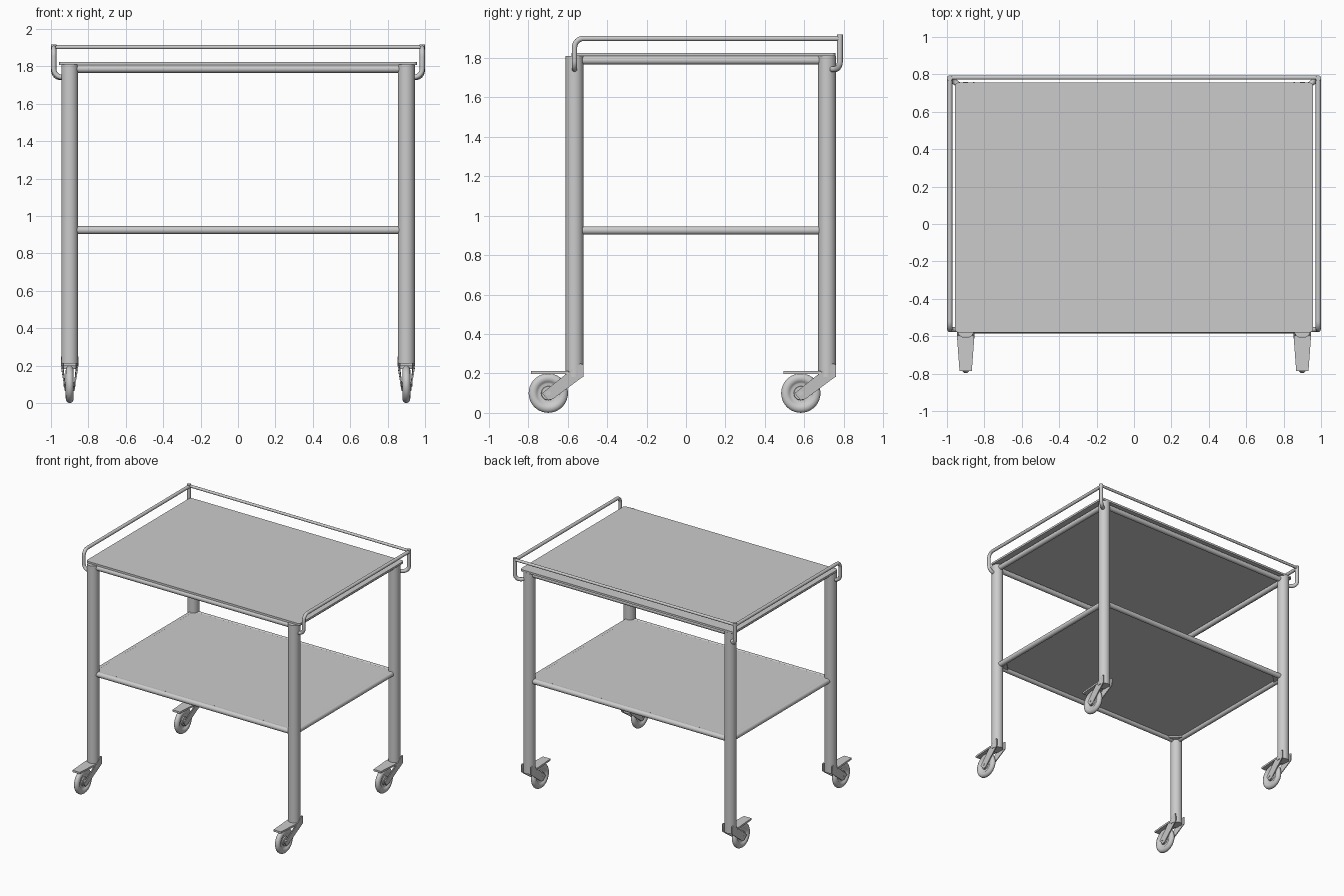
import bpy, bmesh, math
from mathutils import Vector, Matrix

cube = bpy.data.objects.get("Cube")
if cube:
    bpy.data.objects.remove(cube, do_unlink=True)

LEG_X, FRONT_Y, BACK_Y = 0.9, -0.565, 0.715
LEG_R, RAIL_R, BAR_R = 0.045, 0.021, 0.0135
CORNERS = [(side, sx, end, y)
           for side, sx in (("left", 1), ("right", -1))
           for end, y in (("front", FRONT_Y), ("back", BACK_Y))]


def finish(name, bm, smooth=True):
    bmesh.ops.recalc_face_normals(bm, faces=bm.faces)
    mesh = bpy.data.meshes.new(name)
    bm.to_mesh(mesh)
    bm.free()
    obj = bpy.data.objects.new(name, mesh)
    bpy.context.collection.objects.link(obj)
    if smooth:
        bpy.ops.object.select_all(action='DESELECT')
        obj.select_set(True)
        bpy.context.view_layer.objects.active = obj
        bpy.ops.object.shade_smooth_by_angle(angle=math.radians(40))
    return obj


def rod(name, a, b, radius, sides=32):
    a, b = Vector(a), Vector(b)
    d = b - a
    bm = bmesh.new()
    turn = d.to_track_quat('Z', 'Y').to_matrix().to_4x4()
    bmesh.ops.create_cone(bm, cap_ends=True, segments=sides, radius1=radius, radius2=radius,
                          depth=d.length, matrix=Matrix.Translation((a + b) / 2) @ turn)
    return finish(name, bm)


def bent_tube(name, points, bend, radius):
    # Round every inner corner of the path, then sweep a circle along it
    pts = [Vector(p) for p in points]
    path = [pts[0]]
    for before, p, after in zip(pts, pts[1:], pts[2:]):
        a = p + (before - p).normalized() * bend
        b = p + (after - p).normalized() * bend
        centre = a + b - p
        for i in range(9):
            t = math.pi / 2 * i / 8
            path.append(centre + (a - centre) * math.cos(t) + (b - centre) * math.sin(t))
    path.append(pts[-1])
    curve = bpy.data.curves.new(name, 'CURVE')
    curve.dimensions = '3D'
    curve.bevel_depth = radius
    curve.bevel_resolution = 4
    curve.use_fill_caps = True
    spline = curve.splines.new('POLY')
    spline.points.add(len(path) - 1)
    for point, co in zip(spline.points, path):
        point.co = (*co, 1)
    bpy.context.collection.objects.link(bpy.data.objects.new(name, curve))


def prism(bm, bottom, top):
    # Closed solid between two matching outlines
    lo = [bm.verts.new(p) for p in bottom]
    hi = [bm.verts.new(p) for p in top]
    bm.faces.new(lo)
    bm.faces.new(hi)
    for i in range(len(lo)):
        j = (i + 1) % len(lo)
        bm.faces.new((lo[i], lo[j], hi[j], hi[i]))


def plate(name, half_x, y0, y1, z0, z1, corner):
    outline = []
    for k, (cx, cy) in enumerate([(half_x - corner, y1 - corner), (corner - half_x, y1 - corner),
                                  (corner - half_x, y0 + corner), (half_x - corner, y0 + corner)]):
        for i in range(6):
            t = math.pi / 2 * (k + i / 5)
            outline.append((cx + corner * math.cos(t), cy + corner * math.sin(t)))
    bm = bmesh.new()
    prism(bm, [(x, y, z0) for x, y in outline], [(x, y, z1) for x, y in outline])
    return finish(name, bm)


def wheel(name, x, y, z):
    # Half profile (radius, offset along the axle), turned around the axle
    tyre = [(0.076 + 0.024 * math.cos(t), 0.021 * math.sin(t))
            for t in (math.radians(a) for a in range(-150, 151, 20))]
    hub = [(0.05, 0.008), (0.036, 0.008), (0.034, 0.016), (0, 0.016)]
    profile = [(r, -w) for r, w in reversed(hub)] + tyre + hub
    bm = bmesh.new()
    verts = [bm.verts.new((x + w, y, z + r)) for r, w in profile]
    edges = [bm.edges.new(pair) for pair in zip(verts, verts[1:])]
    bmesh.ops.spin(bm, geom=verts + edges, cent=(x, y, z), axis=(1, 0, 0),
                   angle=2 * math.pi, steps=40)
    bmesh.ops.remove_doubles(bm, verts=bm.verts, dist=0.0002)
    finish(name, bm)


def caster(tag, x, y):
    wheel(tag + "_wheel", x, y - 0.133, 0.1)
    rod(tag + "_axle", (x - 0.032, y - 0.133, 0.1), (x + 0.032, y - 0.133, 0.1), 0.012, 16)
    # Fork arms lean inward from the leg to the axle
    arm = [(-0.045, 0.195), (0.03, 0.25), (0.045, 0.245), (0.045, 0.185),
           (-0.11, 0.07), (-0.135, 0.065), (-0.165, 0.1)]
    bm = bmesh.new()
    for s in (-1, 1):
        def spread(z):
            return 0.026 + 0.02 * min(1, max(0, (z - 0.07) / 0.12))
        prism(bm, [(x + s * (spread(z) - 0.007), y + dy, z) for dy, z in arm],
              [(x + s * spread(z), y + dy, z) for dy, z in arm])
    finish(tag + "_fork", bm, smooth=False)
    # Tapered brake pedal above the wheel
    outline = [(-0.046, -0.03), (0.046, -0.03), (0.044, -0.07), (0.033, -0.22), (-0.033, -0.22), (-0.044, -0.07)]
    bm = bmesh.new()
    prism(bm, [(x + dx, y + dy, 0.198) for dx, dy in outline],
          [(x + dx, y + dy, 0.213) for dx, dy in outline])
    finish(tag + "_brake_pedal", bm, smooth=False)


# Legs and casters
for side, sx, end, y in CORNERS:
    tag = f"{end}_{side}"
    rod(tag + "_leg", (sx * LEG_X, y, 0.183), (sx * LEG_X, y, 1.81), LEG_R)
    caster(tag + "_caster", sx * LEG_X, y)

# Horizontal frame rails at both levels
for level, z in (("lower", 0.925), ("upper", 1.787)):
    for end, y in (("front", FRONT_Y), ("back", BACK_Y)):
        rod(f"{level}_{end}_rail", (-LEG_X, y, z), (LEG_X, y, z), RAIL_R)
    for side, sx in (("left", 1), ("right", -1)):
        rod(f"{level}_{side}_rail", (sx * LEG_X, FRONT_Y, z), (sx * LEG_X, BACK_Y, z), RAIL_R)

# Shelf plates
plate("top_shelf", 0.957, -0.58, 0.757, 1.808, 1.824, 0.02)
plate("lower_shelf", 0.888, -0.553, 0.703, 0.928, 0.942, 0.01)

# Corner gussets under the lower shelf
for side, sx, end, y in CORNERS:
    sy = 1 if y < 0 else -1
    outline = [(0, 0), (-0.11 * sx, 0), (0, 0.11 * sy)]
    bm = bmesh.new()
    prism(bm, [(sx * LEG_X + dx, y + dy, 0.915) for dx, dy in outline],
          [(sx * LEG_X + dx, y + dy, 0.93) for dx, dy in outline])
    finish(f"{end}_{side}_gusset", bm, smooth=False)

# Guard rail: bent side bars, back posts and a back bar
BAR_X, BAR_Y, BAR_Z, FOOT_Z = 0.985, 0.78, 1.898, 1.742
for side, sx in (("left", 1), ("right", -1)):
    bent_tube(f"{side}_guard_bar",
              [(sx * LEG_X, FRONT_Y, FOOT_Z), (sx * BAR_X, FRONT_Y, FOOT_Z),
               (sx * BAR_X, FRONT_Y, BAR_Z), (sx * BAR_X, BAR_Y, BAR_Z)], 0.045, BAR_R)
    bent_tube(f"{side}_guard_post",
              [(sx * LEG_X, BACK_Y, FOOT_Z), (sx * BAR_X, BAR_Y, FOOT_Z),
               (sx * BAR_X, BAR_Y, 1.917)], 0.04, 0.015)
rod("back_guard_bar", (-BAR_X, BAR_Y + 0.003, 1.903), (BAR_X, BAR_Y + 0.003, 1.903), 0.011, 20)
